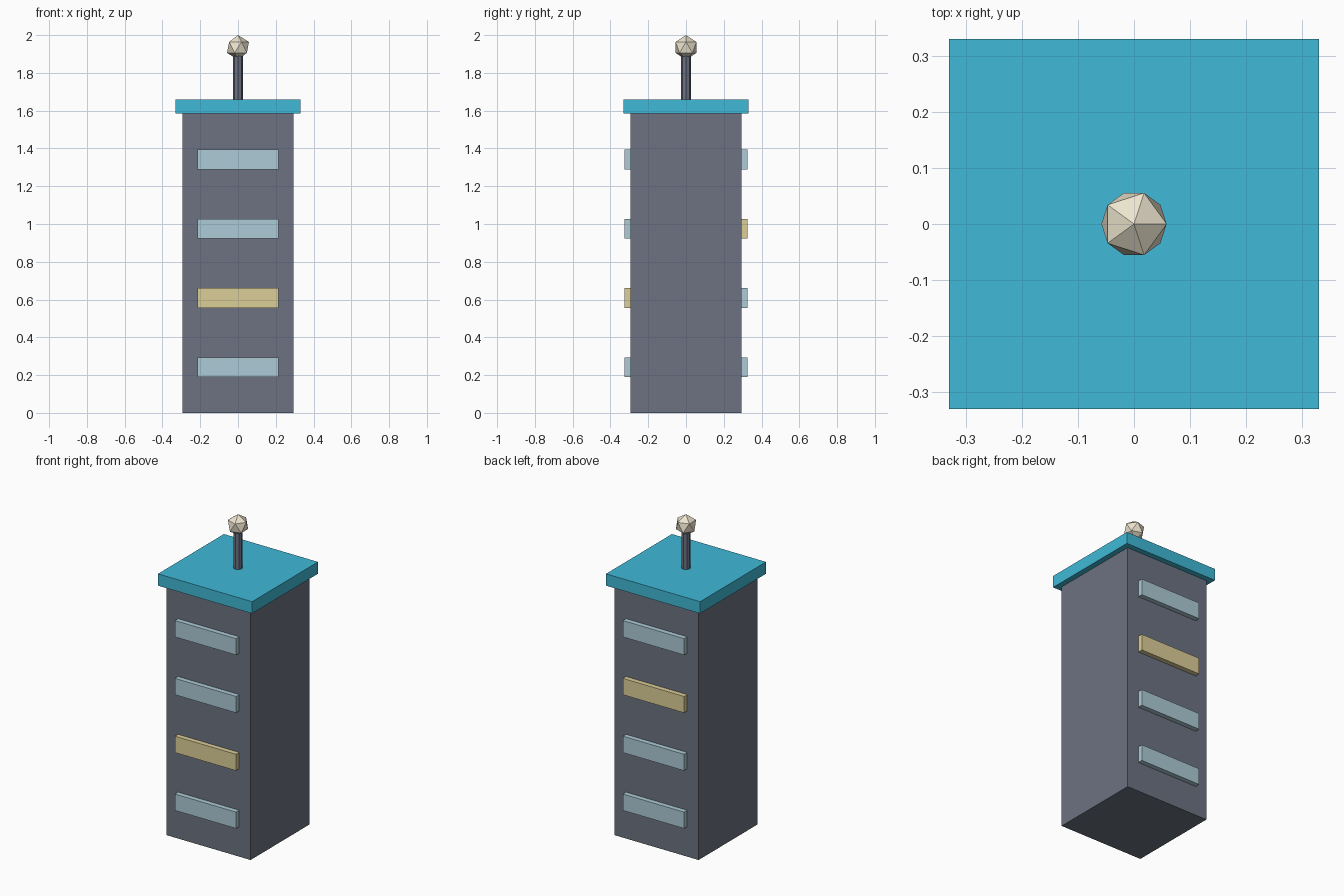
import bpy

if "Cube" in bpy.data.objects:
    bpy.data.objects.remove(bpy.data.objects["Cube"])


def material(name, rgb):
    mat = bpy.data.materials.new(name)
    mat.diffuse_color = (*rgb, 1)
    mat.use_nodes = True
    mat.node_tree.nodes["Principled BSDF"].inputs["Base Color"].default_value = mat.diffuse_color
    return mat


WALL = material("wall_grey", (0.15, 0.17, 0.22))
ROOF = material("roof_cyan", (0.05, 0.49, 0.68))
GLASS = material("window_blue", (0.42, 0.60, 0.68))
LIT = material("window_yellow", (0.72, 0.62, 0.31))
LAMP = material("lamp_cream", (0.85, 0.78, 0.62))


def finish(name, mat):
    ob = bpy.context.object
    ob.name = name
    ob.data.materials.append(mat)
    return ob


def box(name, mat, x, y, z):
    """Box from (min, max) ranges on each axis."""
    ranges = (x, y, z)
    bpy.ops.mesh.primitive_cube_add(size=1, location=[(a + b) / 2 for a, b in ranges])
    ob = finish(name, mat)
    ob.scale = [b - a for a, b in ranges]
    bpy.ops.object.transform_apply(location=False, rotation=False, scale=True)
    return ob


# Tower and overhanging roof slab
box("tower_body", WALL, (-0.295, 0.295), (-0.295, 0.295), (0, 1.585))
box("roof_slab", ROOF, (-0.33, 0.33), (-0.33, 0.33), (1.585, 1.66))

# Window bands on front and back, one lit on each side
for side, sign, lit_row in (("front", -1, 1), ("back", 1, 2)):
    for row in range(4):
        z = 0.242 + row * 0.3665
        y = sorted((sign * 0.29, sign * 0.326))
        box(f"{side}_window_{row + 1}", LIT if row == lit_row else GLASS,
            (-0.215, 0.215), y, (z - 0.052, z + 0.052))

# Rooftop mast with a faceted lamp
bpy.ops.mesh.primitive_cylinder_add(vertices=8, radius=0.026, depth=0.26,
                                    location=(0, 0, 1.78))
finish("mast", WALL)
bpy.ops.mesh.primitive_ico_sphere_add(subdivisions=1, radius=0.065,
                                      location=(0, 0, 1.935))
finish("mast_lamp", LAMP)
